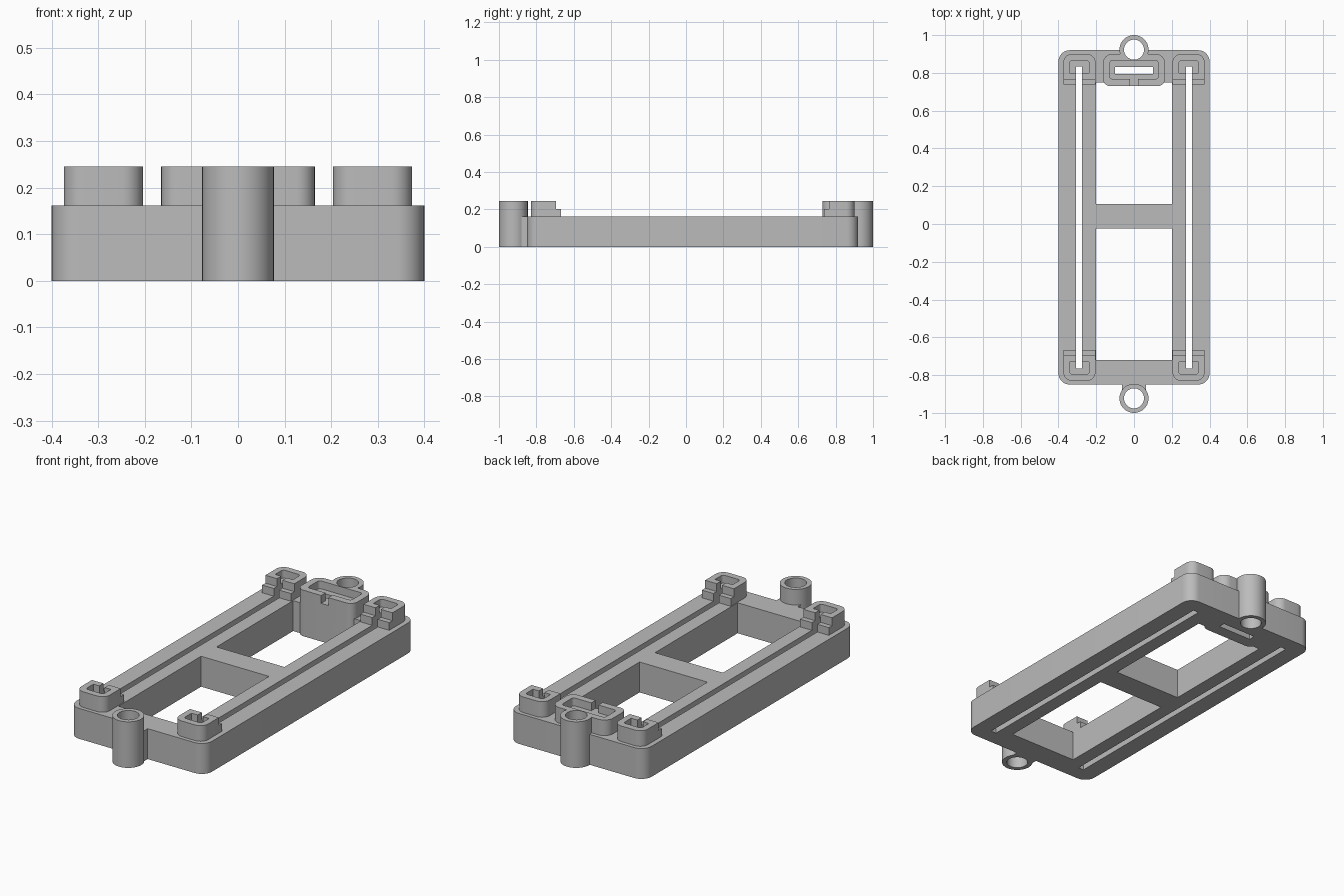
import bpy, bmesh, math

if "Cube" in bpy.data.objects:
    bpy.data.objects.remove(bpy.data.objects["Cube"])

grey = bpy.data.materials.new("plain grey")
grey.diffuse_color = (0.5, 0.5, 0.5, 1)
grey.use_nodes = True
grey.node_tree.nodes["Principled BSDF"].inputs["Base Color"].default_value = grey.diffuse_color

TOP, FLOOR, RIM = 0.162, 0.203, 0.245   # frame top, clip floor, rim height


def rounded(x0, x1, y0, y1, radii, steps=8):
    """Rectangle outline; radii in the order SW, SE, NE, NW."""
    corners = [(x0, y0, 1, 1), (x1, y0, -1, 1), (x1, y1, -1, -1), (x0, y1, 1, -1)]
    pts = []
    for i, ((x, y, sx, sy), r) in enumerate(zip(corners, radii)):
        if r == 0:
            pts.append((x, y))
            continue
        for k in range(steps + 1):
            a = math.pi * (1 + i / 2) + math.pi / 2 * k / steps
            pts.append((x + sx * r + r * math.cos(a), y + sy * r + r * math.sin(a)))
    return pts


def circle(cx, cy, r, n=48):
    return [(cx + r * math.cos(math.tau * k / n), cy + r * math.sin(math.tau * k / n))
            for k in range(n)]


def prism(name, outline, z0, z1):
    bm = bmesh.new()
    low = bm.faces.new([bm.verts.new((x, y, z0)) for x, y in outline])
    ext = bmesh.ops.extrude_face_region(bm, geom=[low])
    bmesh.ops.translate(bm, vec=(0, 0, z1 - z0),
                        verts=[v for v in ext["geom"] if isinstance(v, bmesh.types.BMVert)])
    bmesh.ops.recalc_face_normals(bm, faces=bm.faces)
    me = bpy.data.meshes.new(name)
    bm.to_mesh(me)
    bm.free()
    me.materials.append(grey)
    ob = bpy.data.objects.new(name, me)
    bpy.context.collection.objects.link(ob)
    return ob


def box(name, x0, x1, y0, y1, z0, z1):
    return prism(name, [(x0, y0), (x1, y0), (x1, y1), (x0, y1)], z0, z1)


def combine(target, tool, operation):
    mod = target.modifiers.new(operation, "BOOLEAN")
    mod.operation, mod.object, mod.solver = operation, tool, "EXACT"
    bpy.context.view_layer.objects.active = target
    bpy.ops.object.modifier_apply(modifier=mod.name)
    bpy.data.objects.remove(tool)


def cut(target, tool):
    combine(target, tool, "DIFFERENCE")


def smooth(ob):
    bpy.ops.object.select_all(action="DESELECT")
    ob.select_set(True)
    bpy.context.view_layer.objects.active = ob
    bpy.ops.object.shade_smooth_by_angle(angle=math.radians(30))


# Frame with two windows
frame = prism("frame", rounded(-0.4, 0.4, -0.85, 0.92, [0.06] * 4), 0, TOP)
cut(frame, box("front_window", -0.2, 0.2, -0.72, -0.025, -1, 1))
cut(frame, box("rear_window", -0.2, 0.2, 0.105, 0.75, -1, 1))

# Rear centre socket, both tubes and the front tube's web
combine(frame, prism("socket", rounded(-0.165, 0.165, 0.73, 0.90, [0.04, 0.04, 0.05, 0.05]),
                     0, RIM), "UNION")
combine(frame, prism("rear_tube", circle(0, 0.923, 0.077), 0, RIM), "UNION")
combine(frame, box("web", -0.063, 0.063, -0.885, -0.84, 0, TOP), "UNION")
combine(frame, prism("front_tube", circle(0, -0.923, 0.077), 0, RIM), "UNION")

# Socket recess, entry notch and slot
cut(frame, prism("socket_recess", rounded(-0.128, 0.128, 0.767, 0.866, [0.015] * 4), FLOOR, 1))
cut(frame, box("socket_notch", -0.021, 0.021, 0.70, 0.78, FLOOR, 1))
cut(frame, box("socket_slot", -0.1, 0.1, 0.795, 0.83, -1, 1))

# Tube bores and the long slots
for y in (-0.923, 0.923):
    cut(frame, prism("bore", circle(0, y, 0.053), -1, 1))
for s in (-1, 1):
    cut(frame, box("long_slot", s * 0.29 - 0.016, s * 0.29 + 0.016, -0.765, 0.835, -1, 1))
smooth(frame)

# Corner clips: low base, C-shaped rim open towards the middle
for sx, side in ((-1, "left"), (1, "right")):
    for sy, end, edge in ((-1, "front", -0.83), (1, "rear", 0.90)):
        cx = sx * 0.289

        def span(a, b):
            """Y range from distances inward of the outer edge."""
            return sorted((edge - sy * a, edge - sy * b))

        def outline(half, a, b, r):
            radii = [0, 0, r, r] if sy > 0 else [r, r, 0, 0]
            return rounded(cx - half, cx + half, *span(a, b), radii)

        clip = prism(f"{end}_{side}_clip", outline(0.085, 0, 0.162, 0.045), TOP, RIM)
        cut(clip, box("step", cx - 0.2, cx + 0.2, *span(0.135, 0.3), FLOOR, 1))
        cut(clip, prism("recess", outline(0.052, 0.035, 0.1, 0.015), FLOOR, 1))
        cut(clip, box("gap", sx * 0.29 - 0.016, sx * 0.29 + 0.016, *span(0.065, 0.3), 0, 1))
        smooth(clip)
